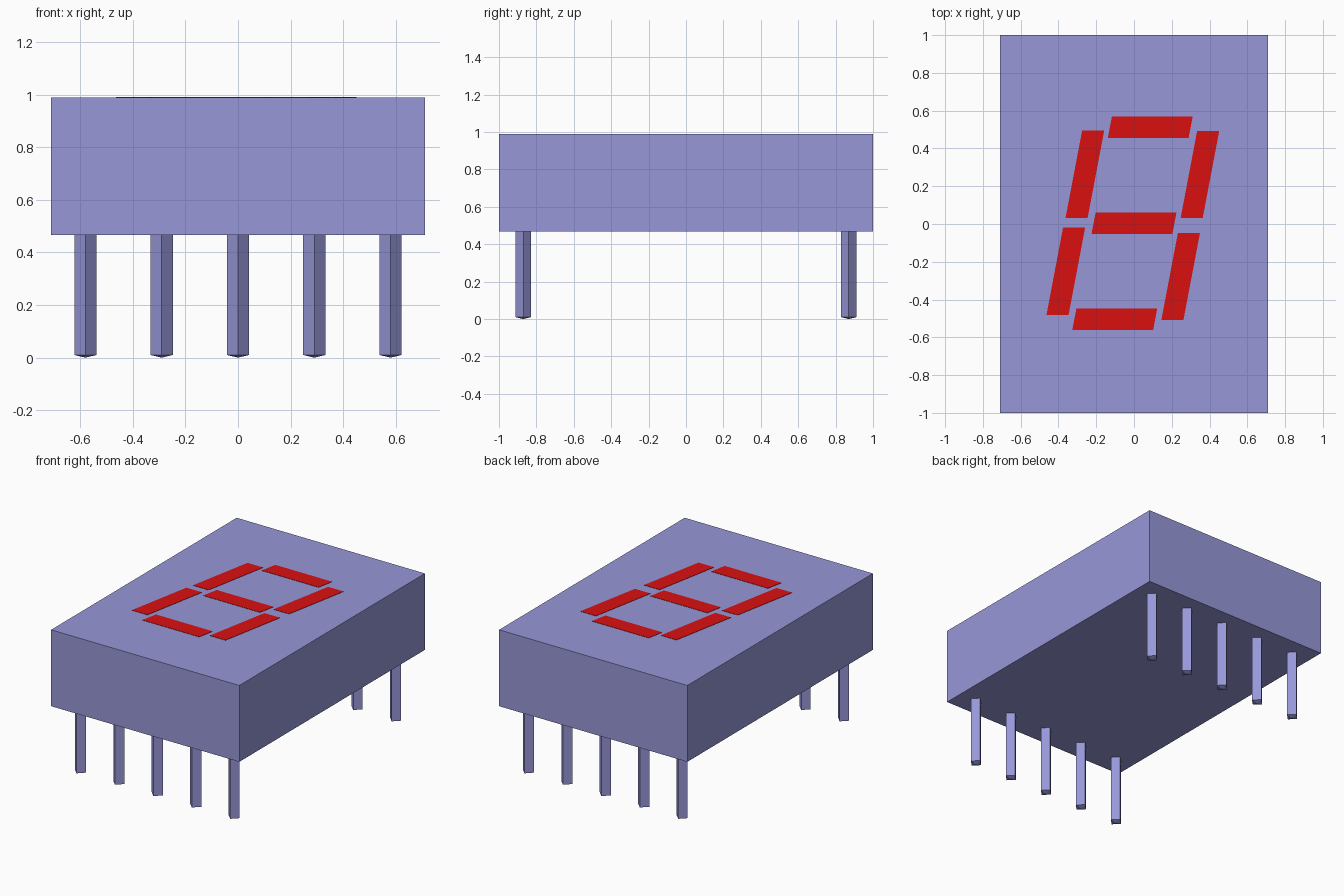
import bpy
import bmesh
from mathutils import Matrix

if "Cube" in bpy.data.objects:
    bpy.data.objects.remove(bpy.data.objects["Cube"], do_unlink=True)

BOTTOM, TOP = 0.467, 0.988
SLANT = 0.19


def material(name, color):
    mat = bpy.data.materials.new(name)
    mat.use_nodes = True
    mat.diffuse_color = color
    mat.node_tree.nodes["Principled BSDF"].inputs["Base Color"].default_value = color
    return mat


lavender = material("lavender plastic", (0.31, 0.31, 0.69, 1))
red = material("red segment", (0.71, 0.005, 0.005, 1))


def add_object(name, bm, mat):
    bmesh.ops.recalc_face_normals(bm, faces=bm.faces)
    mesh = bpy.data.meshes.new(name)
    bm.to_mesh(mesh)
    bm.free()
    mesh.materials.append(mat)
    obj = bpy.data.objects.new(name, mesh)
    bpy.context.collection.objects.link(obj)
    return obj


def box(name, center, size, mat, slant=0):
    """Box whose sides may lean towards +x as y grows."""
    bm = bmesh.new()
    shear = Matrix.Identity(4)
    shear[0][1] = slant
    bmesh.ops.create_cube(bm, size=1, matrix=shear @ Matrix.Diagonal((*size, 1)))
    obj = add_object(name, bm, mat)
    obj.location = center
    return obj


def pin(name, x, y, radius=0.042, tip=0.01):
    """Square pin set cornerwise, with a shallow pointed end."""
    bm = bmesh.new()
    corners = [(radius, 0), (0, radius), (-radius, 0), (0, -radius)]
    low = [bm.verts.new((a, b, tip)) for a, b in corners]
    high = [bm.verts.new((a, b, BOTTOM)) for a, b in corners]
    point = bm.verts.new((0, 0, 0))
    for i in range(4):
        j = (i + 1) % 4
        bm.faces.new((low[i], low[j], high[j], high[i]))
        bm.faces.new((low[j], low[i], point))
    bm.faces.new(high)
    obj = add_object(name, bm, lavender)
    obj.location = (x, y, 0)


# Housing
box("housing", (0, 0, (BOTTOM + TOP) / 2), (1.42, 2, TOP - BOTTOM), lavender)

# Two rows of five pins
for row, y in (("front", -0.87), ("back", 0.87)):
    for i in range(5):
        pin(f"{row}_pin_{i + 1}", (i - 2) * 0.29, y)

# Seven slanted segments
ACROSS, UPRIGHT = (0.428, 0.114, 0.004), (0.117, 0.462, 0.004)
segments = {
    "top_segment": (0.086, 0.512, ACROSS),
    "middle_segment": (0, 0.004, ACROSS),
    "bottom_segment": (-0.102, -0.505, ACROSS),
    "upper_left_segment": (-0.26, 0.264, UPRIGHT),
    "upper_right_segment": (0.349, 0.262, UPRIGHT),
    "lower_left_segment": (-0.361, -0.25, UPRIGHT),
    "lower_right_segment": (0.247, -0.278, UPRIGHT),
}
for name, (x, y, size) in segments.items():
    box(name, (x, y, TOP), size, red, SLANT)
